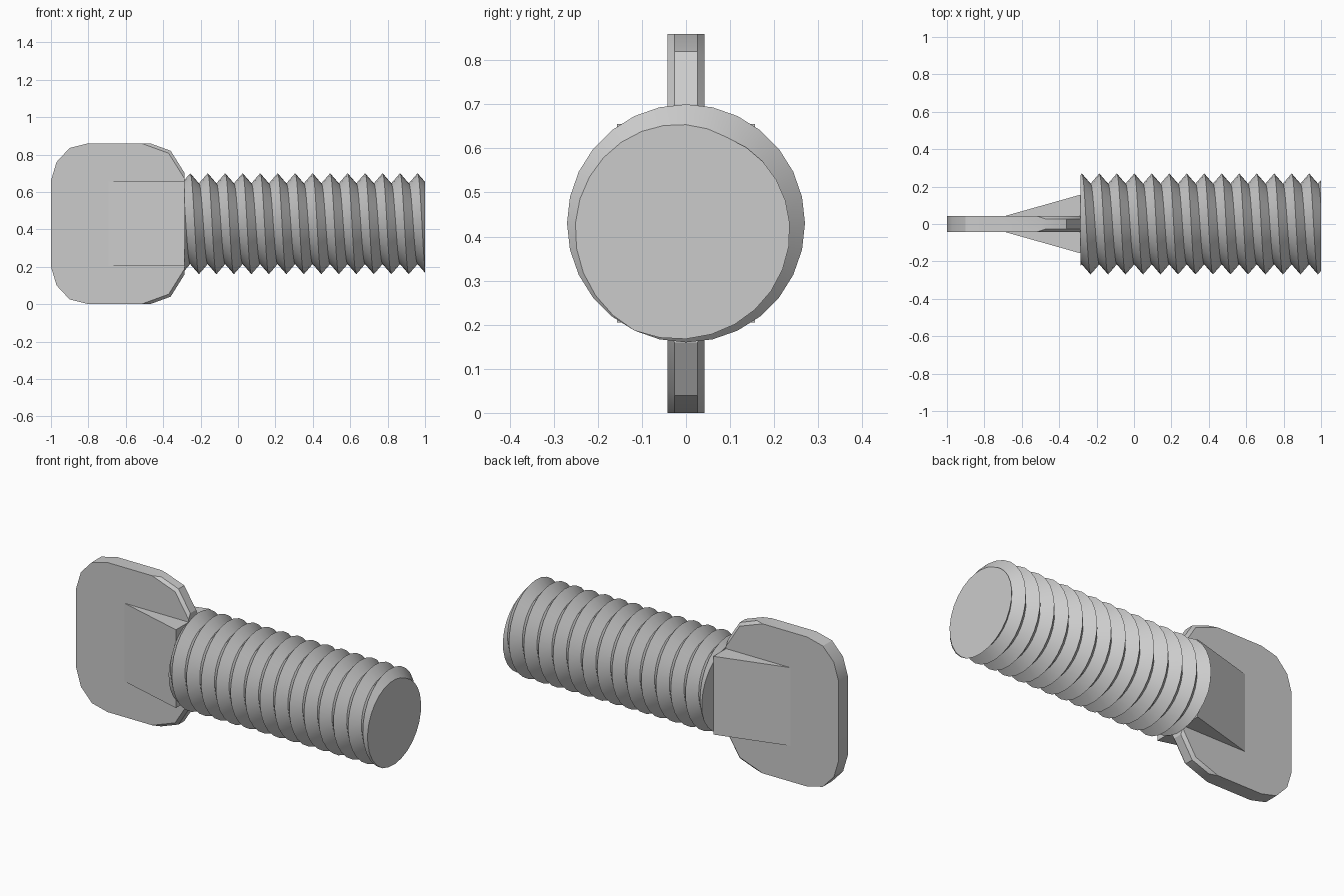
import bpy, bmesh
from math import sin, cos, pi

cube = bpy.data.objects.get("Cube")
if cube:
    bpy.data.objects.remove(cube, do_unlink=True)

metal = bpy.data.materials.new("light_grey_metal")
metal.use_nodes = True
GREY = (0.6, 0.6, 0.6, 1)
metal.diffuse_color = GREY
metal.node_tree.nodes["Principled BSDF"].inputs["Base Color"].default_value = GREY

MID = 0.43          # height of the screw axis
START, END = -0.285, 1.0
HALF = 0.042        # half thickness of the grip plate


def finish(bm, name, angle):
    bmesh.ops.recalc_face_normals(bm, faces=bm.faces)
    mesh = bpy.data.meshes.new(name)
    bm.to_mesh(mesh)
    bm.free()
    mesh.materials.append(metal)
    obj = bpy.data.objects.new(name, mesh)
    bpy.context.collection.objects.link(obj)
    bpy.ops.object.select_all(action='DESELECT')
    bpy.context.view_layer.objects.active = obj
    obj.select_set(True)
    bpy.ops.object.shade_smooth_by_angle(angle=angle)
    return obj


# Threaded shaft: a helical V groove, trimmed flat at both ends
SIDES, PITCH, CREST, ROOT = 28, 0.0935, 0.27, 0.216
TOP_CREST = 0.96


def thread_radius(offset):
    u = (offset / PITCH) % 1
    return ROOT + (CREST - ROOT) * abs(2 * u - 1)


bm = bmesh.new()
columns = []
rows = int((END - START) / PITCH) * 2 + 12
for i in range(SIDES + 1):
    t = 2 * pi * i / SIDES
    phase = TOP_CREST + PITCH * i / SIDES
    column = []
    for k in range(rows):
        x = min(max(phase + PITCH * (2 - k / 2), START), END)
        r = thread_radius(x - phase)
        column.append(bm.verts.new((x, -r * sin(t), MID + r * cos(t))))
    columns.append(column)
for a, b in zip(columns, columns[1:]):
    for k in range(rows - 1):
        bm.faces.new((a[k], a[k + 1], b[k + 1], b[k]))
bmesh.ops.remove_doubles(bm, verts=bm.verts, dist=0.0005)
bmesh.ops.holes_fill(bm, edges=[e for e in bm.edges if e.is_boundary], sides=0)
finish(bm, "threaded_shaft", 0.6)


# Flat grip plate with rounded corners, chamfered next to the shaft
corner = [(-1, 0.23), (-0.97, 0.33), (-0.9, 0.405), (-0.8, 0.43),
          (-0.47, 0.43), (-0.36, 0.39), (-0.285, 0.27)]
outline = corner + [(x, -z) for x, z in reversed(corner)]
bm = bmesh.new()
face = bm.faces.new([bm.verts.new((x, -HALF, MID + z)) for x, z in outline])
side = bmesh.ops.extrude_face_region(bm, geom=[face])["geom"]
bmesh.ops.translate(bm, vec=(0, 2 * HALF, 0),
                    verts=[v for v in side if isinstance(v, bmesh.types.BMVert)])
bm.edges.ensure_lookup_table()
rims = []
for e in bm.edges:
    p, q = (v.co for v in e.verts)
    if abs(p.y - q.y) < 0.001 and min(p.x, q.x) > -0.5 and abs(p.x - q.x) > 0.01:
        rims.append(e)
bmesh.ops.bevel(bm, geom=rims, offset=0.016, segments=1, affect='EDGES')
finish(bm, "grip_plate", 0.5)


# Wedge that flares from the plate to the shaft
bm = bmesh.new()
section = [(-0.7, HALF - 0.002), (START, 0.157), (START, -0.157), (-0.7, 0.002 - HALF)]
base = bm.faces.new([bm.verts.new((x, y, 0.205)) for x, y in section])
top = bmesh.ops.extrude_face_region(bm, geom=[base])["geom"]
bmesh.ops.translate(bm, vec=(0, 0, 0.45),
                    verts=[v for v in top if isinstance(v, bmesh.types.BMVert)])
finish(bm, "neck_wedge", 0.2)
